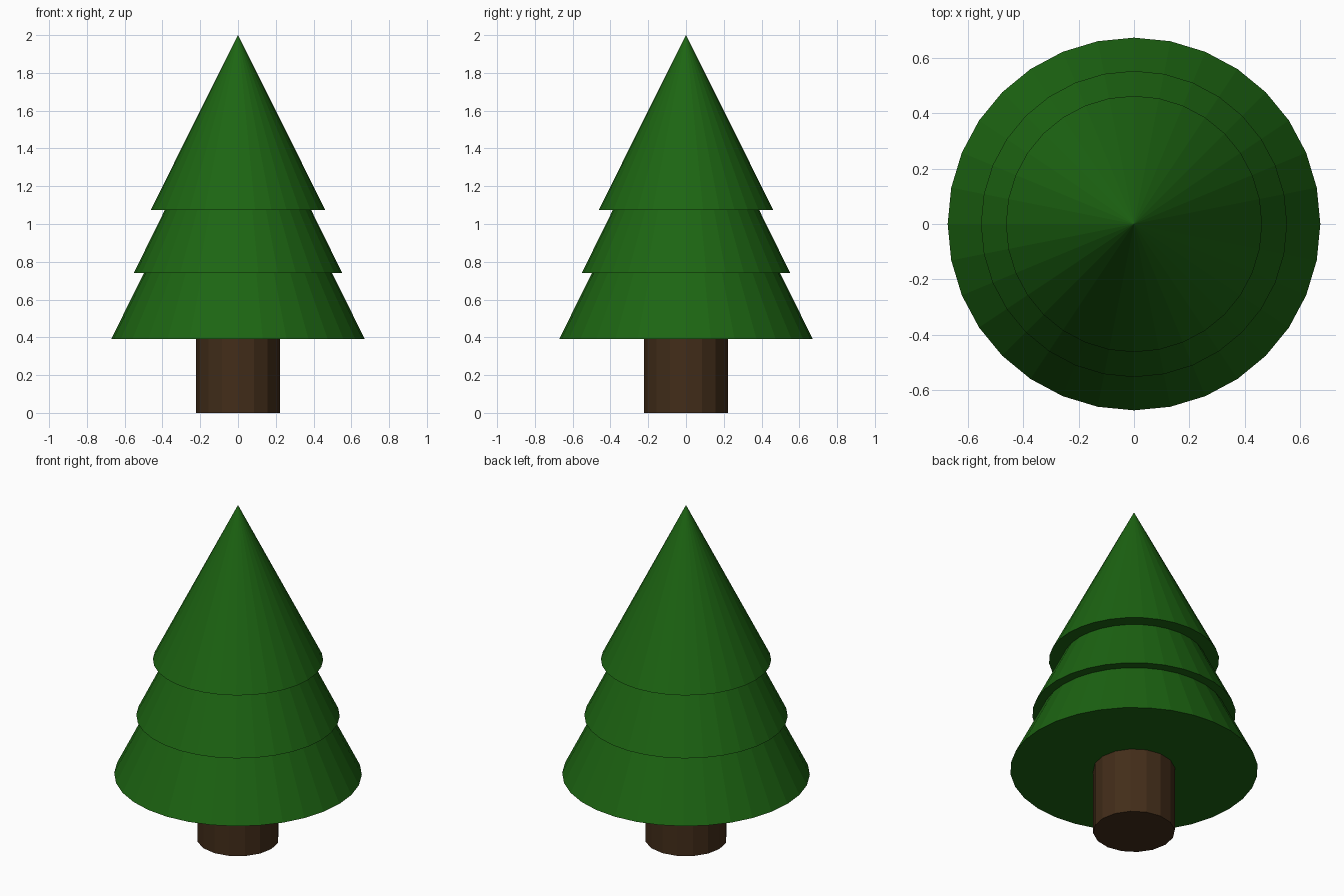
import bpy
import math

if "Cube" in bpy.data.objects:
    bpy.data.objects.remove(bpy.data.objects["Cube"])


def material(name, color):
    mat = bpy.data.materials.new(name)
    mat.diffuse_color = (*color, 1)
    mat.use_nodes = True
    mat.node_tree.nodes["Principled BSDF"].inputs["Base Color"].default_value = mat.diffuse_color
    return mat


def cone(name, sides, r_bottom, r_top, z0, z1, mat):
    bpy.ops.mesh.primitive_cone_add(
        vertices=sides, radius1=r_bottom, radius2=r_top,
        depth=z1 - z0, location=(0, 0, (z0 + z1) / 2))
    obj = bpy.context.object
    obj.name = name
    obj.data.materials.append(mat)
    return obj


needles = material("needles", (0.012, 0.13, 0.006))
bark = material("bark", (0.055, 0.026, 0.01))

# Trunk, reaching slightly into the lowest tier
cone("trunk", 16, 0.222, 0.222, 0.0, 0.42, bark)

# Foliage: three nested cones (name, radius, base height, tip height)
for name, radius, base, tip in (
        ("lower_branches", 0.672, 0.39, 1.74),
        ("middle_branches", 0.552, 0.74, 1.86),
        ("top_branches", 0.462, 1.075, 2.0)):
    cone(name, 32, radius, 0, base, tip, needles)
